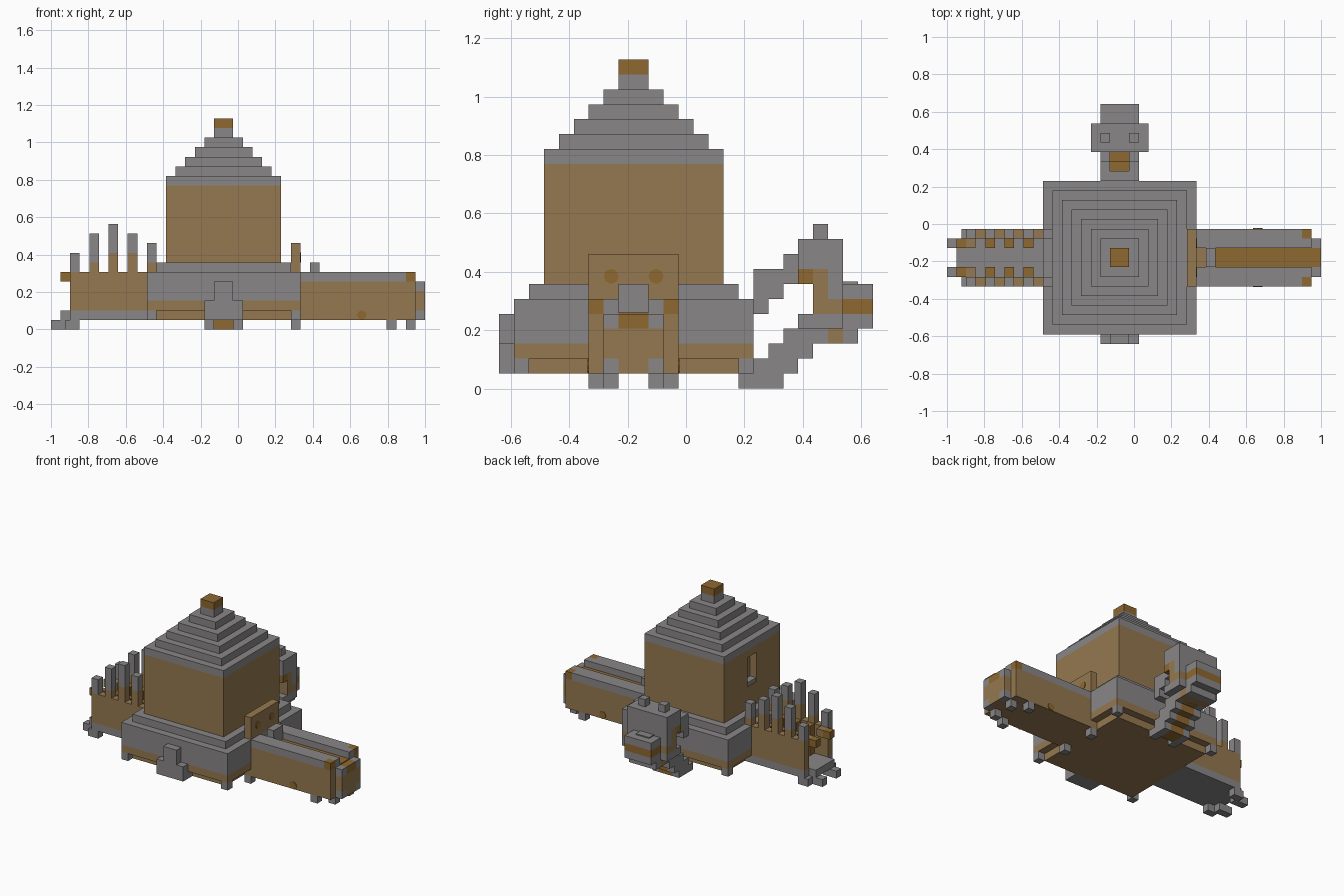
import bpy, bmesh
from math import pi
from mathutils import Matrix, Vector

cube = bpy.data.objects.get("Cube")
if cube:
    bpy.data.objects.remove(cube)

UNIT = 2 / 39                                   # size of one block
AXIS = Vector((18 * UNIT - 1, -3.5 * UNIT, 0))  # tower axis


def material(name, rgb):
    m = bpy.data.materials.new(name)
    m.use_nodes = True
    m.diffuse_color = (*rgb, 1)
    m.node_tree.nodes["Principled BSDF"].inputs["Base Color"].default_value = (*rgb, 1)
    return m


stone = material("grey_stone", (.25, .24, .24))
wood = material("tan_wood", (.30, .19, .08))
bronze = material("bronze", (.27, .14, .03))


def finish(name, mat, bm):
    mesh = bpy.data.meshes.new(name)
    bm.to_mesh(mesh)
    bm.free()
    mesh.materials.append(mat)
    bpy.context.collection.objects.link(bpy.data.objects.new(name, mesh))


def block(name, mat, x, y, z, mirror=""):
    """Box from ranges in block units about the tower axis, with mirrored copies."""
    spans_x = [x] + ([(-x[1], -x[0])] if "x" in mirror else [])
    spans_y = [y] + ([(-y[1], -y[0])] if "y" in mirror else [])
    bm = bmesh.new()
    for sx in spans_x:
        for sy in spans_y:
            low = Vector((sx[0], sy[0], z[0])) * UNIT + AXIS
            high = Vector((sx[1], sy[1], z[1])) * UNIT + AXIS
            place = Matrix.Translation((low + high) / 2) @ Matrix.Diagonal((*(high - low), 1))
            bmesh.ops.create_cube(bm, size=1, matrix=place)
    finish(name, mat, bm)


def tier(name, mat, half, z):
    block(name, mat, (-half, half), (-half, half), z)


def spot(name, centre, axis):
    bm = bmesh.new()
    place = Matrix.Translation(Vector(centre) * UNIT + AXIS) @ Matrix.Rotation(pi / 2, 4, axis)
    bmesh.ops.create_cone(bm, cap_ends=True, segments=8, radius1=.026, radius2=.026,
                          depth=.008, matrix=place)
    finish(name, bronze, bm)


# Stepped base
tier("base_floor", wood, 7, (1, 2))
tier("base_band", wood, 8, (2, 3))
tier("base_wall", stone, 8, (3, 6))
tier("base_step", stone, 7, (6, 7))
block("base_feet", stone, (7, 8), (7, 8), (1, 2), "xy")
block("porch_step", stone, (-2, 2), (-9, -7), (1, 3))
block("porch_post", stone, (-1, 1), (-9, -8), (3, 5))

# Tower with a window slot on its right side
block("tower_core", wood, (-5, 6), (-6, 6), (7, 15))
block("window_side_wall", wood, (-6, -5), (1, 6), (7, 15), "y")
block("window_lower_wall", wood, (-6, -5), (-1, 1), (7, 10))
block("window_lintel", wood, (-6, -5), (-1, 1), (14, 15))
block("window_sill", stone, (-5.9, -5), (-1, 1), (10, 10.5))

# Roof tiers and finial
for i in range(6):
    tier(f"roof_tier_{i + 1}", stone, 6 - i, (15 + i, 16 + i))
tier("roof_finial", bronze, 1, (21, 22))

# Long beam on the left side
block("beam_back_plate", wood, (7, 8), (-3, 3), (1, 9))
block("beam_body", wood, (8, 19), (-3, 3), (1, 5))
block("beam_rails", stone, (8, 19), (1, 3), (5, 6), "y")
block("beam_rail_tips", stone, (19, 20), (1, 2), (5, 6), "y")
block("beam_corners", bronze, (19, 20), (2, 3), (5, 6), "y")
block("beam_end", wood, (19, 20), (-3, 3), (1, 5))
block("beam_channel", bronze, (10, 20), (-1, 1), (5, 5.1))
block("beam_sight", stone, (9, 10), (-1, 1), (5, 7))
block("beam_nose", wood, (20, 21), (-1, 1), (1, 4))
block("beam_nose_top", bronze, (20, 21), (-1, 1), (4, 5))
for z, mat in ((1, stone), (4, stone)):
    block("nose_claws", mat, (20, 21), (1, 2), (z, z + 1), "y")
block("nose_cheeks", wood, (20, 21), (1, 2), (2, 4), "y")
block("beam_root_feet", stone, (7, 8), (2, 3), (0, 1), "y")
block("beam_mid_feet", stone, (17, 18), (2, 3), (0, 1), "y")
block("beam_tip_feet", stone, (19, 20), (1, 2), (0, 1), "y")
for side in (-1, 1):
    spot("plate_spot", (8, side * 1.5, 7.5), "Y")
    spot("beam_spot", (14.4, side * 3, 1.5), "X")

# Open spiked trough on the right side
block("trough_floor", stone, (-17, -7), (-2, 2), (1, 2))
block("trough_floor_edges", stone, (-16, -7), (2, 3), (1, 2), "y")
block("trough_walls", wood, (-16, -8), (2, 3), (2, 6), "y")
block("trough_hooks", bronze, (-17, -16), (1, 2), (5, 6), "y")
block("trough_hook_arms", wood, (-16, -15), (1, 2), (5, 6), "y")
block("trough_toes", stone, (-18, -16), (1, 2), (0, 1), "y")
block("trough_feet", stone, (-16.5, -15), (2, 3), (0, 1), "y")
spikes = zip(range(-16, -7, 2), (6, 7, 8, 8, 7), (8, 10, 11, 10, 9))
for x, joint, top in spikes:
    if joint > 6:
        block("spike_root", wood, (x, x + 1), (2, 3), (6, joint), "y")
        block("trough_rib", bronze, (x, x + 1), (1, 2), (2, 6), "y")
    block("spike", stone, (x, x + 1), (2, 3), (joint, top), "y")

# Rear neck: rising upper rails and a lower stair with a bronze core
block("neck_root", stone, (-2, 2), (8, 9), (5, 8))
block("neck_rails", stone, (1, 2), (9, 10), (6, 8), "x")
block("neck_rail_ends", stone, (1, 2), (10, 11), (7, 9), "x")
block("tail_heel", stone, (1, 2), (7, 8), (0, 1), "x")
for i in range(4):
    block("tail_stair_sides", stone, (1, 2), (8 + i, 10 + i), (i, i + 2), "x")
    block("tail_stair_core", bronze, (-1, 1), (8 + i, 10 + i), (i, i + 2))

# Rear head
block("head_crown", stone, (-3, 3), (11, 14), (8, 10))
block("head_knobs", stone, (1, 2), (12, 13), (10, 11), "x")
block("head_temple", bronze, (-3, 3), (11, 12), (7, 8))
block("head_cheek", wood, (-3, 3), (12, 13), (6, 8))
block("head_brow", stone, (-3, 3), (13, 14), (6, 8))
block("head_snout", stone, (-2, 2), (14, 16), (6, 7))
block("snout_bridge", stone, (-1, 1), (14, 15), (7, 7.15))
block("head_mouth", wood, (-3, 3), (12, 14), (5, 6))
block("snout_mouth", bronze, (-2, 2), (14, 16), (5, 6))
block("head_jaw", stone, (-3, 3), (11, 14), (4, 5))
block("snout_jaw", stone, (-2, 2), (14, 16), (4, 5))
block("head_throat", wood, (-2, 2), (12, 14), (3, 4))
block("head_chin", stone, (-2, 2), (14, 15), (3, 4))
